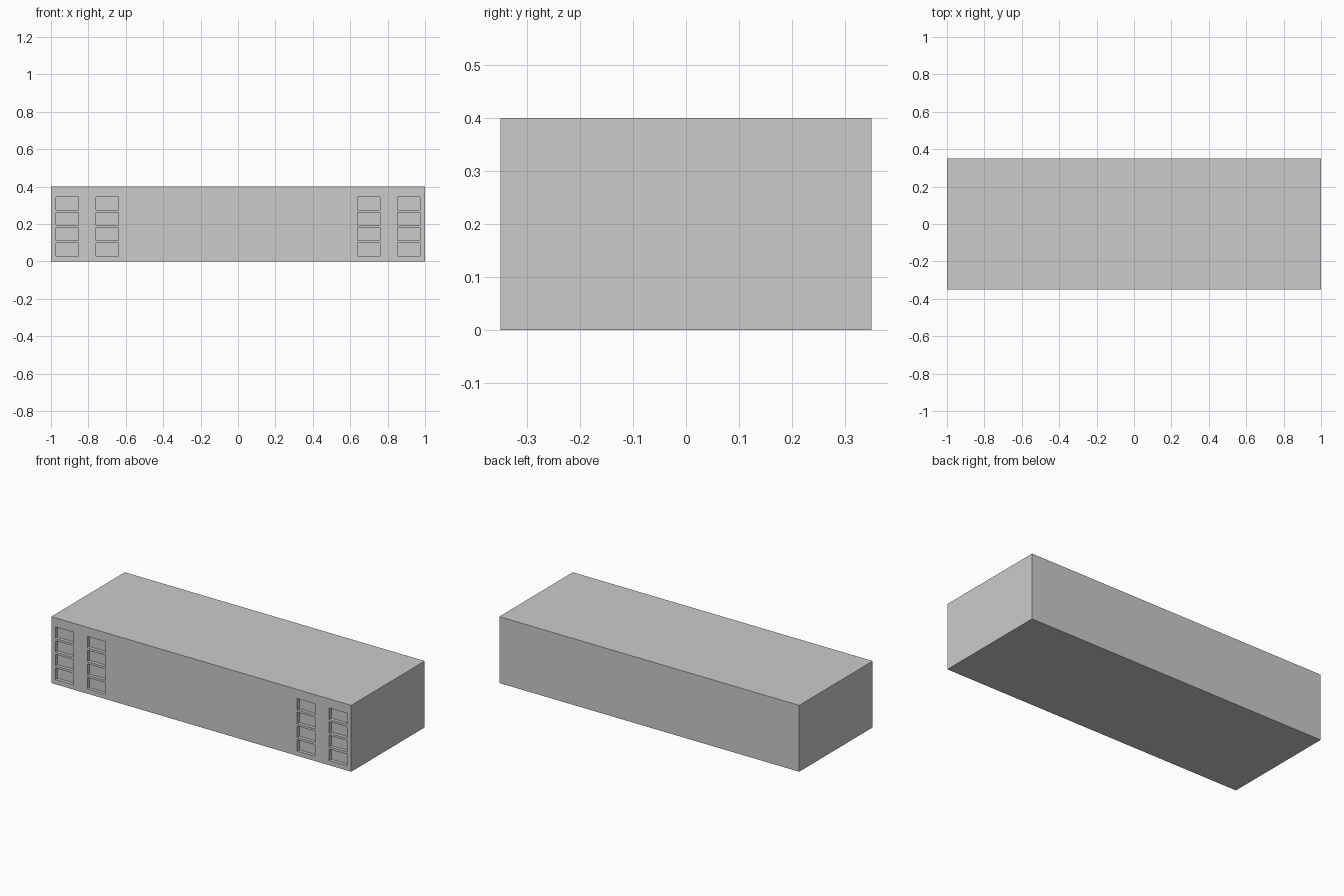
import bpy, bmesh
from mathutils import Matrix, Vector

if "Cube" in bpy.data.objects:
    bpy.data.objects.remove(bpy.data.objects["Cube"])

WIDTH, DEPTH, HEIGHT = 2.0, 0.7, 0.4
WIN_W, WIN_H, RECESS = 0.12, 0.069, 0.02


def add_box(bm, center, size):
    m = Matrix.Translation(center) @ Matrix.Diagonal(Vector((*size, 1)))
    bmesh.ops.create_cube(bm, size=1, matrix=m)


def make_object(name, boxes):
    bm = bmesh.new()
    for center, size in boxes:
        add_box(bm, center, size)
    mesh = bpy.data.meshes.new(name)
    bm.to_mesh(mesh)
    bm.free()
    obj = bpy.data.objects.new(name, mesh)
    bpy.context.collection.objects.link(obj)
    return obj


# Main block of the building
body = make_object("building_body", [((0, 0, HEIGHT / 2), (WIDTH, DEPTH, HEIGHT))])

# Window recesses: two columns at each end, four rows
windows = [((side * x, -DEPTH / 2, 0.063 + 0.0825 * row), (WIN_W, 2 * RECESS, WIN_H))
           for side in (-1, 1) for x in (0.7, 0.913) for row in range(4)]
cutter = make_object("window_cutter", windows)
cutter.hide_render = True
cutter.hide_set(True)

# Sink the windows into the front wall
cut = body.modifiers.new("windows", 'BOOLEAN')
cut.operation = 'DIFFERENCE'
cut.solver = 'EXACT'
cut.object = cutter
